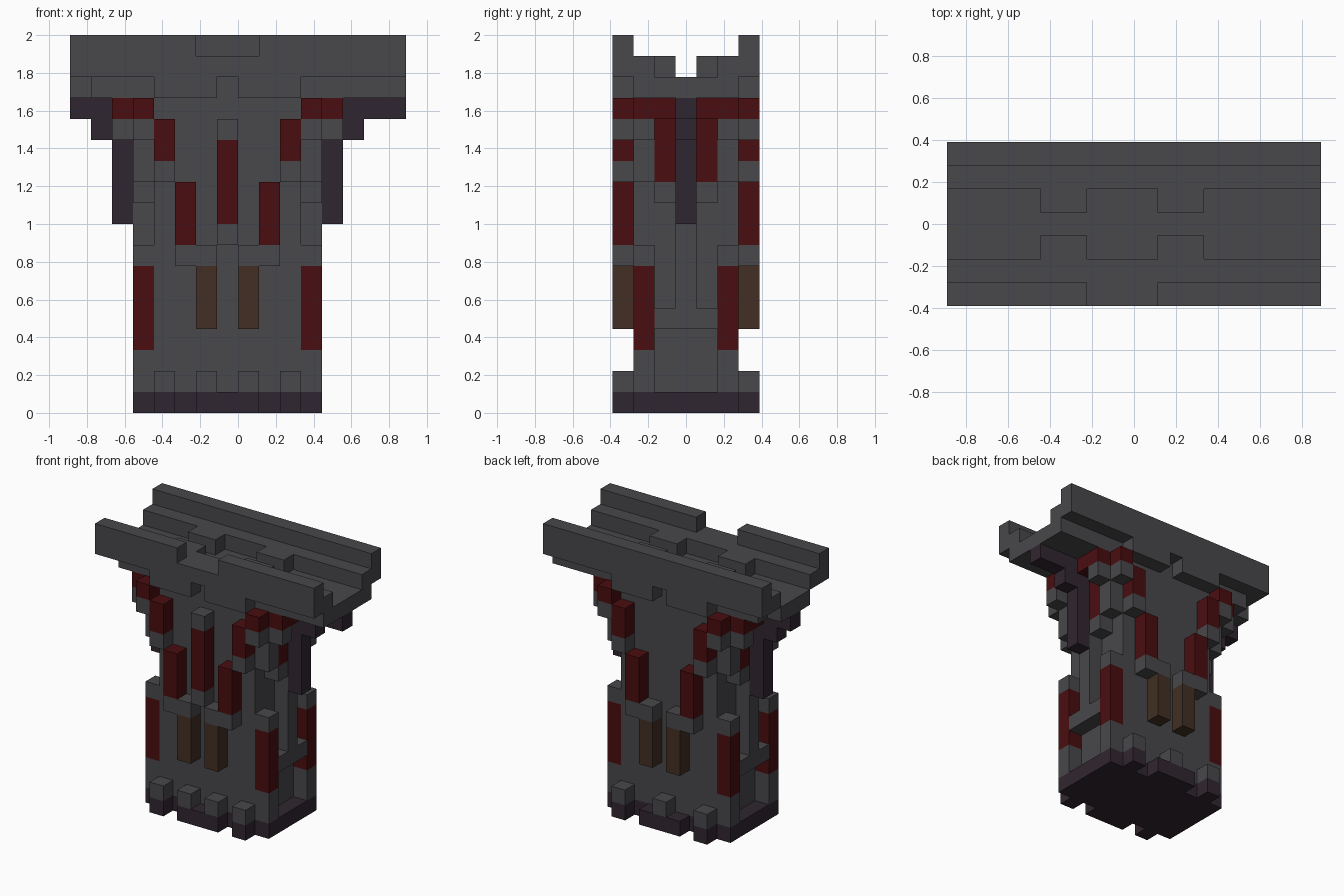
import bpy
import bmesh
from mathutils import Matrix, Vector

cube = bpy.data.objects.get("Cube")
if cube:
    bpy.data.objects.remove(cube, do_unlink=True)

U = 2 / 18  # one block


def material(name, r, g, b):
    m = bpy.data.materials.new(name)
    m.use_nodes = True
    m.diffuse_color = (r, g, b, 1)
    bsdf = m.node_tree.nodes["Principled BSDF"]
    bsdf.inputs["Base Color"].default_value = (r, g, b, 1)
    bsdf.inputs["Roughness"].default_value = 0.9
    return m


STONE = material("dark grey stone", 0.065, 0.065, 0.070)
RED = material("dark red", 0.068, 0.004, 0.005)
PURPLE = material("dark purple", 0.030, 0.019, 0.029)
BROWN = material("dark brown", 0.054, 0.028, 0.017)


def part(name, mat, boxes, flip_x=False, flip_y=False):
    """Boxes are block ranges (x0, x1, y0, y1, z0, z1), mirrored about the tower axis."""
    todo = set(boxes)
    if flip_x:
        todo |= {(15 - b, 15 - a, *rest) for a, b, *rest in todo}
    if flip_y:
        todo |= {(a, b, 7 - d, 7 - c, e, f) for a, b, c, d, e, f in todo}
    bm = bmesh.new()
    for a, b, c, d, e, f in sorted(todo):
        centre = Vector(((a + b) / 2 - 8, (c + d) / 2 - 3.5, (e + f) / 2)) * U
        size = Vector((b - a, d - c, f - e)) * U
        bmesh.ops.create_cube(bm, size=1,
                              matrix=Matrix.LocRotScale(centre, None, size))
    mesh = bpy.data.meshes.new(name)
    bm.to_mesh(mesh)
    bm.free()
    mesh.materials.append(mat)
    obj = bpy.data.objects.new(name, mesh)
    bpy.context.collection.objects.link(obj)


def block(x, y, z0, z1):
    return (x, x + 1, y, y + 1, z0, z1)


# Base slab with toothed front and back
part("base", PURPLE, [(3, 12, 1, 6, 0, 1)])
part("base_teeth", PURPLE, [block(10, 0, 0, 1), (6, 9, 0, 1, 0, 1)], True, True)
part("front_base_studs", STONE, [block(8, 0, 1, 2), block(10, 0, 1, 2)], True)
part("back_base_studs", STONE, [block(7, 6, 1, 2), block(10, 6, 1, 2)], True)

# Tower core and corner pillars
part("core", STONE, [(4, 11, 1, 6, 1, 14), (3, 12, 1, 6, 14, 15)])
part("corner_pillars", STONE, [block(11, 1, 1, 3), block(11, 1, 7, 8)], True, True)
part("corner_pillar_bands", RED, [block(11, 1, 3, 7)], True, True)

# Side ribs and sills
part("side_sills", STONE, [(11, 12, 2, 5, 4, 5)], True)
part("side_ribs", STONE, [block(11, 3, 5, 14)], True)
part("side_struts", PURPLE, [block(12, 3, 9, 15), block(13, 3, 13, 15)], True)
part("left_strut_arm", PURPLE, [(14, 16, 3, 4, 14, 15)])
part("right_strut_arm", PURPLE, [block(0, 3, 14, 15)])

# Stepped brackets on the front and back
part("bracket_red", RED, [block(9, 0, 8, 11), block(10, 0, 12, 14),
                          block(11, 0, 14, 15), (12, 13, 1, 3, 14, 15),
                          block(11, 2, 11, 14)], True, True)
part("bracket_stone", STONE, [(8, 10, 0, 1, 7, 8), block(10, 0, 11, 12),
                              block(11, 0, 13, 14), block(12, 1, 13, 14),
                              block(11, 1, 11, 14), block(11, 2, 10, 11)], True, True)
part("window_posts", BROWN, [block(8, 0, 4, 7)], True, True)

# Central front banner with stone ends
part("front_banner", RED, [block(7, 0, 9, 13)])
part("front_banner_ends", STONE, [block(7, 0, 13, 14), block(7, 0, 8, 9)])

# Walkway deck, lips and kerbs
part("deck", STONE, [(1, 16, 1, 6, 15, 16), (0, 1, 2, 5, 15, 16)])
part("deck_lips", STONE, [(8, 11, 0, 1, 15, 16)], True, True)
part("deck_kerbs", STONE, [(0, 16, 0, 2, 16, 17)], flip_y=True)
part("kerb_bumps", STONE, [(9, 11, 2, 3, 16, 17)], True, True)

# Parapets, the front one with a gap
part("front_parapet", STONE, [(0, 6, 0, 1, 17, 18), (9, 16, 0, 1, 17, 18)])
part("back_parapet", STONE, [(0, 16, 6, 7, 17, 18)])
